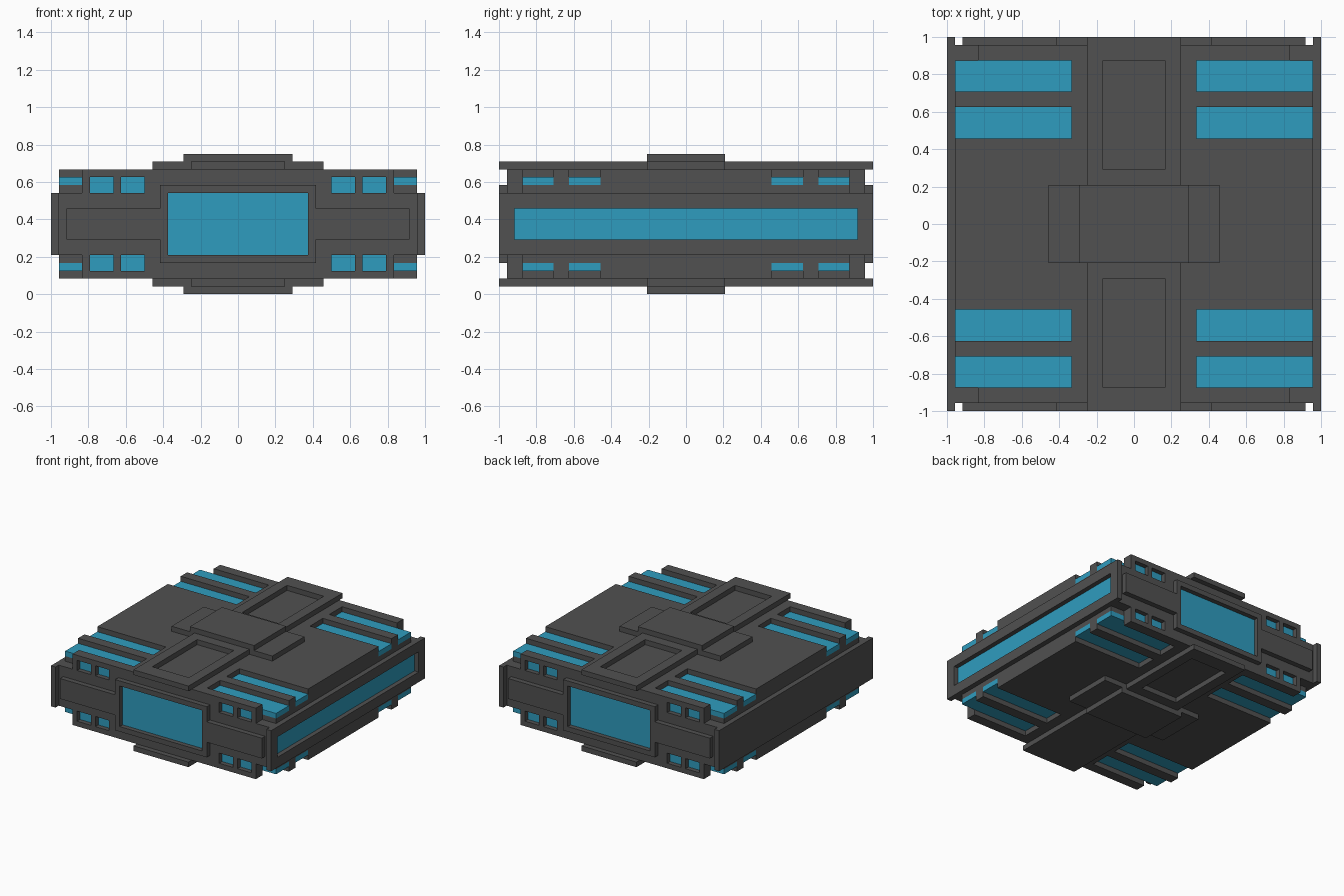
import bpy, bmesh
from itertools import product

cube = bpy.data.objects.get("Cube")
if cube:
    bpy.data.objects.remove(cube, do_unlink=True)

U = 1 / 24      # module that every dimension is a multiple of
MID = 9         # height of the mirror plane, in modules


def material(name, rgb):
    m = bpy.data.materials.new(name)
    m.use_nodes = True
    m.diffuse_color = (*rgb, 1)
    bsdf = m.node_tree.nodes["Principled BSDF"]
    bsdf.inputs["Base Color"].default_value = (*rgb, 1)
    bsdf.inputs["Roughness"].default_value = 0.7
    return m


GREY = material("dark grey", (0.082, 0.082, 0.082))
BLUE = material("window blue", (0.028, 0.335, 0.52))


def boxes(name, spans, mat=GREY, mirror=""):
    """Boxes given as (x0, x1, y0, y1, z0, z1) in modules, z from the mid-plane,
    repeated across each axis named in mirror."""
    bm = bmesh.new()
    signs = [(1, -1) if a in mirror else (1,) for a in "xyz"]
    for x0, x1, y0, y1, z0, z1 in spans:
        for sx, sy, sz in product(*signs):
            for v in bmesh.ops.create_cube(bm, size=1)["verts"]:
                x = x1 if v.co.x > 0 else x0
                y = y1 if v.co.y > 0 else y0
                z = z1 if v.co.z > 0 else z0
                v.co = (sx * x * U, sy * y * U, (sz * z + MID) * U)
    bmesh.ops.recalc_face_normals(bm, faces=bm.faces)
    me = bpy.data.meshes.new(name)
    bm.to_mesh(me)
    bm.free()
    me.materials.append(mat)
    ob = bpy.data.objects.new(name, me)
    bpy.context.collection.objects.link(ob)
    return ob


def cut(target, spans, mirror):
    """Subtract mirrored boxes from the target and bake the result."""
    cutter = boxes("cutter", spans, GREY, mirror)
    cutter.hide_render = True
    mod = target.modifiers.new("cut", "BOOLEAN")
    mod.operation = "DIFFERENCE"
    mod.solver = "EXACT"
    mod.object = cutter
    dg = bpy.context.evaluated_depsgraph_get()
    baked = bpy.data.meshes.new_from_object(target.evaluated_get(dg))
    target.modifiers.clear()
    target.data = baked
    bpy.data.objects.remove(cutter, do_unlink=True)


# Hull: slab with strip channels, corner notches and end niches
hull = boxes("hull", [(-23, 23, -23, 23, -7, 7)])
strips = [(11, 15), (17, 21)]
niches = [(12, 15), (16, 19)]
cut(hull, [(8, 25, a, b, 5, 9) for a, b in strips], "xyz")
cut(hull, [(20, 25, 20.99, 25, 4, 9)], "xyz")
cut(hull, [(a, b, 22, 25, 4, 6) for a, b in niches], "xyz")

# Blue light strips lying in the channels
boxes("light_strips", [(8, 23, a, b, 5, 6) for a, b in strips], BLUE, "xyz")
# Small end windows at the back of the niches
boxes("small_windows", [(a, b, 22, 22.1, 4, 6) for a, b in niches], BLUE, "xyz")

# Side rails framing one long window each
rails = boxes("side_rails", [(23, 24, -24, 24, -4, 4)], GREY, "x")
cut(rails, [(22, 25, -22, 22, -2, 2)], "x")
boxes("side_windows", [(23, 23.1, -22, 22, -2, 2)], BLUE, "x")

# Front and back window frames with flanking raised panels
frames = boxes("end_frames", [(-10, 10, 23, 24, -5, 5)], GREY, "y")
cut(frames, [(-9, 9, 22, 25, -4, 4)], "y")
boxes("end_windows", [(-9, 9, 23, 23.1, -4, 4)], BLUE, "y")
boxes("end_panels", [(10, 22, 23, 24, -2, 2)], GREY, "xy")

# Raised spine frames and stepped centre pads, above and below
spines = boxes("spine_frames", [(-6, 6, 5, 24, 7, 8)], GREY, "yz")
cut(spines, [(-4, 4, 7, 21, 6, 9)], "yz")
boxes("centre_pads", [(-11, 11, -5, 5, 7, 8)], GREY, "z")
boxes("centre_caps", [(-7, 7, -5, 5, 8, 9)], GREY, "z")
